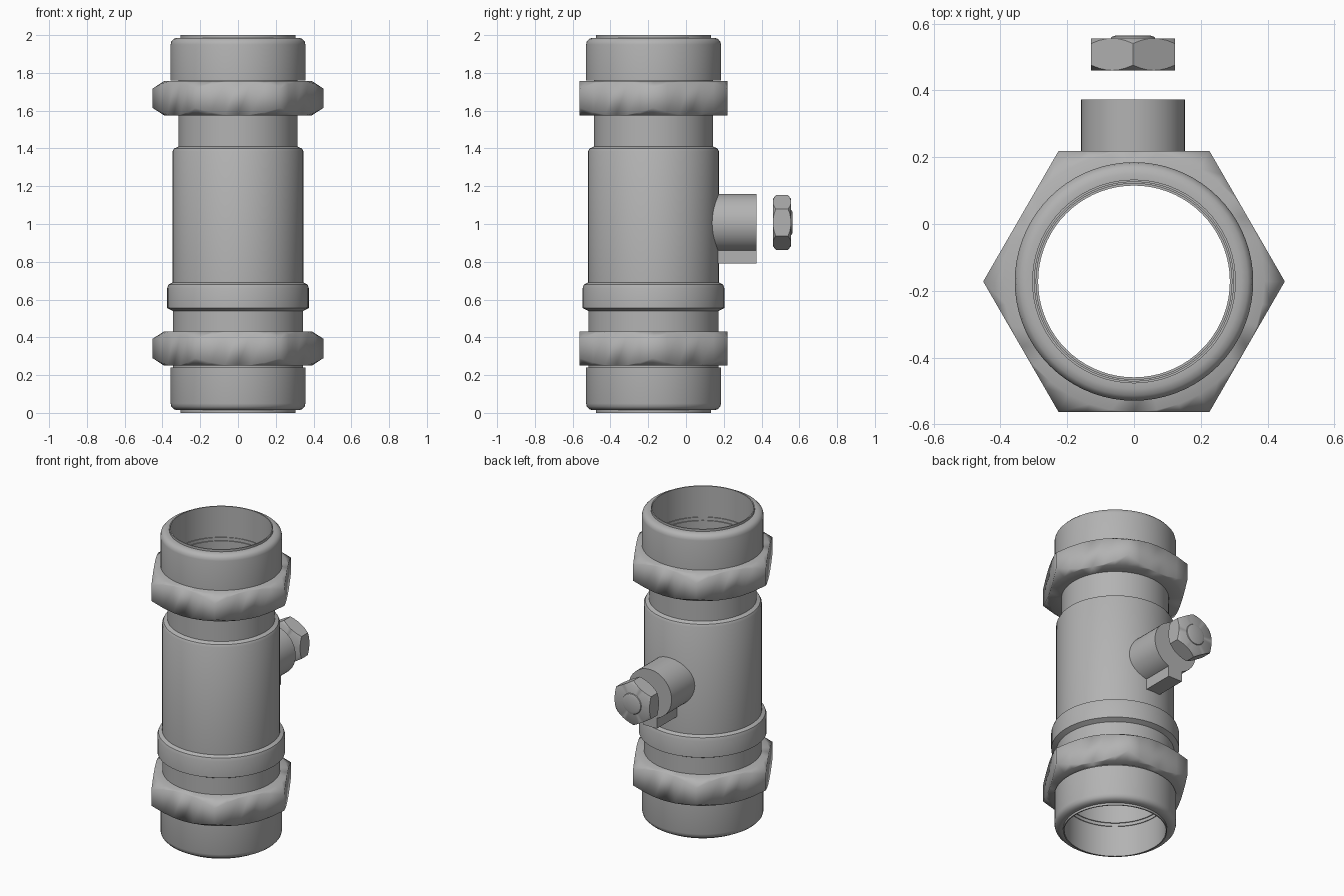
import bpy, bmesh, math
from mathutils import Matrix

cube = bpy.data.objects.get("Cube")
if cube:
    bpy.data.objects.remove(cube, do_unlink=True)

AXIS_Y = -0.172      # the pipe axis sits forward of the centre
BORE = 0.287

metal = bpy.data.materials.new("grey metal")
metal.use_nodes = True
metal.diffuse_color = (0.45, 0.45, 0.45, 1)
metal.node_tree.nodes["Principled BSDF"].inputs["Base Color"].default_value = (0.45, 0.45, 0.45, 1)


def finish(name, bm, matrix, angle):
    """Clean the mesh, place it and shade it smooth with sharp edges kept."""
    bmesh.ops.remove_doubles(bm, verts=bm.verts, dist=1e-5)
    bmesh.ops.recalc_face_normals(bm, faces=bm.faces)
    bm.transform(matrix)
    mesh = bpy.data.meshes.new(name)
    bm.to_mesh(mesh)
    bm.free()
    mesh.materials.append(metal)
    obj = bpy.data.objects.new(name, mesh)
    bpy.context.collection.objects.link(obj)
    bpy.ops.object.select_all(action="DESELECT")
    obj.select_set(True)
    bpy.context.view_layer.objects.active = obj
    bpy.ops.object.shade_smooth_by_angle(angle=math.radians(angle))
    return obj


def lathe(name, profile, matrix, steps=72, closed=True, angle=30):
    """Revolve (radius, height) points; profile may be a function of the angle."""
    bm = bmesh.new()
    rings = []
    for i in range(steps):
        a = math.tau * i / steps
        points = profile(a) if callable(profile) else profile
        rings.append([bm.verts.new((r * math.cos(a), r * math.sin(a), z)) for r, z in points])
    count = len(rings[0])
    for i in range(steps):
        here, there = rings[i], rings[(i + 1) % steps]
        for j in range(count if closed else count - 1):
            k = (j + 1) % count
            bm.faces.new((here[j], there[j], there[k], here[k]))
    return finish(name, bm, matrix, angle)


def hex_profile(flat, height, inner, slope):
    """Profile of a hexagon with chamfered corners, points at angle 0."""
    def profile(a):
        r = flat / math.cos(a % (math.pi / 3) - math.pi / 6)
        drop = (r - flat) * slope
        return [(inner, 0), (flat, 0), (r, drop), (r, height - drop), (flat, height), (inner, height)]
    return profile


pipe = Matrix.Translation((0, AXIS_Y, 0))

# Main tube with lower bead and narrower upper neck
lathe("valve_body", [
    (BORE, 0.24), (0.345, 0.24), (0.345, 0.54), (0.375, 0.555), (0.375, 0.66),
    (0.368, 0.68), (0.346, 0.69), (0.346, 1.385), (0.338, 1.4), (0.315, 1.41),
    (0.315, 1.77), (BORE, 1.77)], pipe)

# End collars with rounded rim, thin lip and stepped socket, mirrored top and bottom
collar = [(BORE, 0.24), (0.357, 0.24), (0.357, 0.05), (0.353, 0.033), (0.341, 0.02),
          (0.322, 0.014), (0.305, 0.014), (0.305, 0), (0.298, 0), (0.298, 0.2),
          (0.293, 0.2), (0.293, 0.22), (BORE, 0.22)]
flip = Matrix.Translation((0, AXIS_Y, 2)) @ Matrix.Scale(-1, 4, (0, 0, 1))
for name, place in (("lower_collar", pipe), ("upper_collar", flip)):
    obj = lathe(name, collar, Matrix.Identity(4))
    bm = bmesh.new()
    bm.from_mesh(obj.data)
    bm.transform(place)
    if place is flip:
        bmesh.ops.reverse_faces(bm, faces=bm.faces)
    bm.to_mesh(obj.data)
    bm.free()

# Hexagonal nuts
for name, z in (("lower_nut", 0.25), ("upper_nut", 1.575)):
    lathe(name, hex_profile(0.391, 0.182, 0.3, 0.65),
          Matrix.Translation((0, AXIS_Y, z)), steps=36, angle=62)

# Side outlet with a key along its underside
turn = Matrix.Rotation(-math.pi / 2, 4, "X")
lathe("side_outlet", [(0, 0), (0.155, 0), (0.155, 0.255), (0, 0.255)],
      Matrix.Translation((-0.003, 0.118, 1.005)) @ turn, steps=48, closed=False)
bm = bmesh.new()
bmesh.ops.create_cube(bm, size=1)
finish("outlet_key", bm, Matrix.Translation((-0.003, 0.2465, 0.895))
       @ Matrix.Diagonal((0.1, 0.253, 0.21, 1)), 30)

# Hexagonal cap with a domed button
upright = turn @ Matrix.Rotation(math.pi / 2, 4, "Z")
lathe("outlet_cap", hex_profile(0.125, 0.096, 0, 0.8),
      Matrix.Translation((-0.003, 0.46, 1.008)) @ upright, steps=36, closed=False, angle=50)
lathe("cap_button", [(0.068, 0), (0.064, 0.006), (0.05, 0.011), (0, 0.011)],
      Matrix.Translation((-0.003, 0.554, 1.008)) @ turn, steps=32, closed=False)
